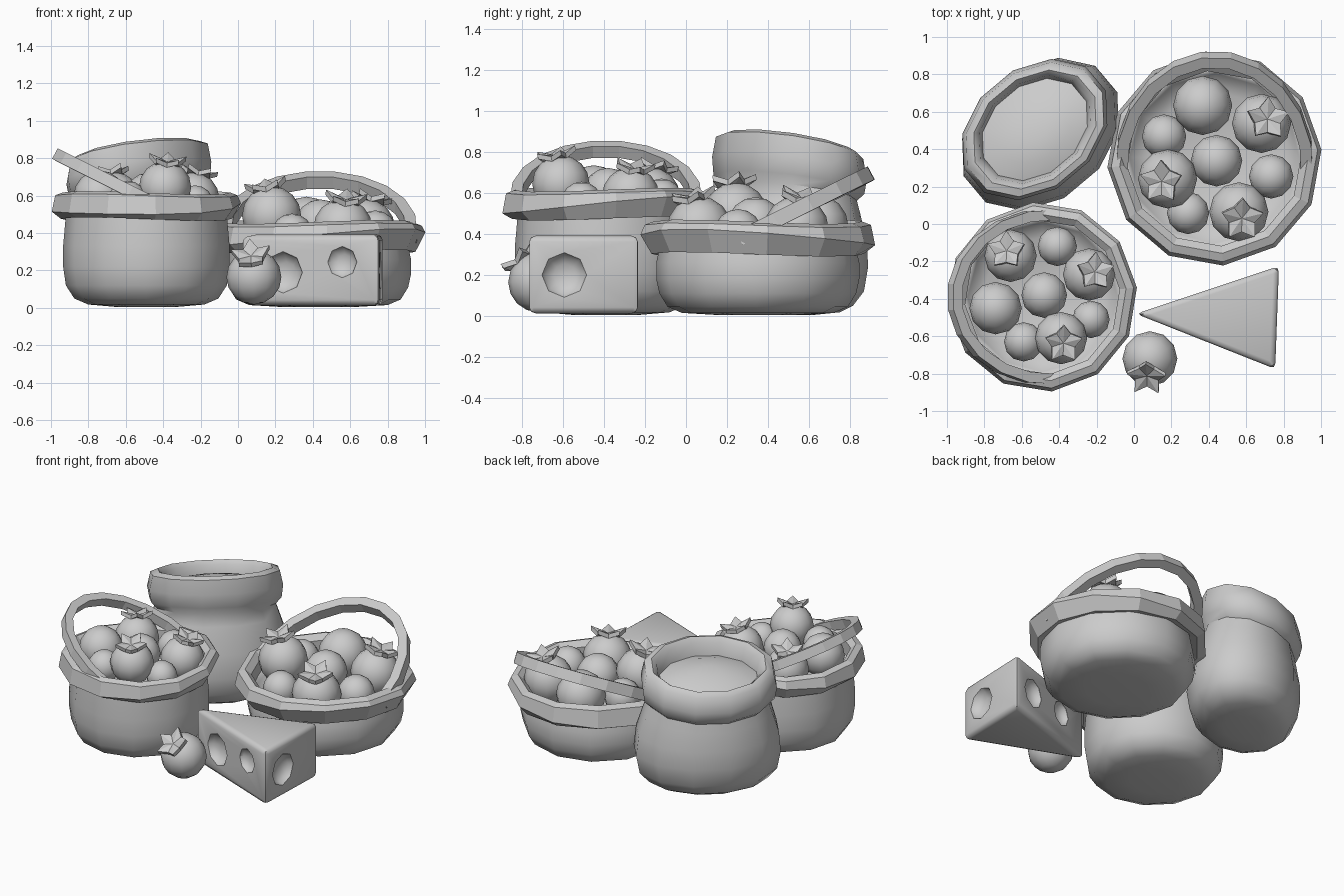
import bpy, bmesh
from math import sin, cos, pi, radians
from mathutils import Vector, Matrix

if "Cube" in bpy.data.objects:
    bpy.data.objects.remove(bpy.data.objects["Cube"])


def make(name, bm, smooth=None):
    bmesh.ops.recalc_face_normals(bm, faces=bm.faces)
    me = bpy.data.meshes.new(name)
    bm.to_mesh(me)
    bm.free()
    ob = bpy.data.objects.new(name, me)
    bpy.context.collection.objects.link(ob)
    if smooth:
        me.shade_smooth()
        me.set_sharp_from_angle(angle=radians(smooth))
    return ob


def skin(name, rings, loop=False, caps=True, smooth=None):
    """Bridge closed rings of points; loop joins last ring to the first."""
    bm = bmesh.new()
    vs = [[bm.verts.new(p) for p in r] for r in rings]
    n = len(vs[0])
    pairs = list(zip(vs, vs[1:])) + ([(vs[-1], vs[0])] if loop else [])
    for a, b in pairs:
        for i in range(n):
            j = (i + 1) % n
            bm.faces.new((a[i], a[j], b[j], b[i]))
    if caps and not loop:
        bm.faces.new(vs[0])
        bm.faces.new(vs[-1])
    return make(name, bm, smooth)


def ring(r, z, n=12, phase=0.0):
    return [Vector((r * cos(2 * pi * i / n + phase), r * sin(2 * pi * i / n + phase), z)) for i in range(n)]


# Tomato: round fruit with an optional five-pointed leaf crown facing `axis`
def tomato(name, pos, r, axis=None):
    bm = bmesh.new()
    bmesh.ops.create_uvsphere(bm, u_segments=12, v_segments=8, radius=r)
    bmesh.ops.translate(bm, verts=bm.verts, vec=pos)
    make(name, bm, 60)
    if axis is None:
        return
    bm = bmesh.new()
    star = []
    for i in range(10):
        k, z = (0.74, 1.22) if i % 2 == 0 else (0.46, 1.04)
        a = i * pi / 5 + 0.3
        star.append(Vector((k * r * cos(a), k * r * sin(a), z * r)))
    top = [bm.verts.new(p) for p in star]
    low = [bm.verts.new(p - Vector((0, 0, 0.18 * r))) for p in star]
    c, d = bm.verts.new((0, 0, 1.0 * r)), bm.verts.new((0, 0, 0.84 * r))
    for i in range(10):
        j = (i + 1) % 10
        bm.faces.new((c, top[i], top[j]))
        bm.faces.new((d, low[j], low[i]))
        bm.faces.new((top[i], low[i], low[j], top[j]))
    q = Vector((0, 0, 1)).rotation_difference(Vector(axis).normalized())
    bm.transform(Matrix.Translation(pos) @ q.to_matrix().to_4x4())
    make(name + "_leaves", bm)


# Fruit layout inside a basket: x, y, height above rim, radius, has leaves
FRUIT = [(-.17, .22, .04, .14, 1), (.08, .27, .02, .105, 0), (.25, .12, .04, .14, 1),
         (-.25, -.06, .05, .14, 0), (.01, .01, .055, .122, 0), (.26, -.12, .01, .1, 0),
         (.10, -.22, .10, .14, 1), (-.10, -.24, .03, .105, 0)]


def basket(name, centre, s, turn, rim_z, profile):
    place = Matrix.Translation(centre) @ Matrix.Rotation(turn, 4, 'Z')
    lift = place @ Matrix.Translation((0, 0, rim_z)) @ Matrix.Scale(s, 4)
    # rounded body
    body = skin(name + "_body", [ring(r, z) for r, z in profile], smooth=70)
    body.data.transform(place)
    # faceted rim with a wandering ridge
    rings = []
    for i in range(12):
        a = 2 * pi * i / 12 + 0.1
        w = .04 * sin(a + 0.5)
        sec = [(.415, -.06), (.46, -.07), (.508, -.01 + w), (.49, .055), (.45, .07), (.415, .04)]
        rings.append([Vector((r * cos(a), r * sin(a), z + .01 * sin(2 * a))) for r, z in sec])
    skin(name + "_rim", rings, loop=True).data.transform(lift)
    # handle: tilted half loop resting outward over the rim
    normal = Vector((.25, 0, .47)).normalized()
    rings = []
    for i in range(12):
        t = -0.08 + (pi + 0.16) * i / 11
        p = Vector((.03 - .5 * sin(t), .44 * cos(t), .02 + .25 * sin(t)))
        out = Vector((-.47 * sin(t), .43 * cos(t), .25 * sin(t))).normalized()
        rings.append([p + out * (u * .028) + normal * (v * .032)
                      for u, v in ((1, 1), (-1, 1), (-1, -1), (1, -1))])
    skin(name + "_handle", rings).data.transform(lift)
    # fruit
    for i, (x, y, z, r, leaf) in enumerate(FRUIT):
        axis = place.to_3x3() @ Vector((x, y, 1.1)) if leaf else None
        tomato(f"{name}_tomato_{i + 1}", lift @ Vector((x, y, z)), r * s, axis)


basket("left_basket", (-.49, -.39, 0), 1.0, 0, .545,
       [(.16, .005), (.31, .018), (.385, .05), (.43, .12), (.445, .22), (.445, .33), (.43, .5),
        (.415, .5), (.40, .47), (.32, .42)])
basket("right_basket", (.43, .35, 0), 1.13, radians(-91), .38,
       [(.2, .005), (.37, .015), (.44, .045), (.48, .11), (.495, .18), (.495, .26), (.48, .33),
        (.47, .33), (.455, .3), (.36, .25)])

# Sack: oval body, neck, thick lip tilted towards the back left, bulging contents
rings = []
rot = Matrix.Rotation(radians(40), 3, 'Z')
for k, z in [(.35, .005), (.66, .018), (.82, .05), (.95, .12), (1, .24), (.97, .38), (.87, .53), (.82, .6),
             (.90, .64), (.925, .72), (.88, .82), (.78, .84), (.71, .81), (.67, .73),
             (.45, .77), (.15, .79)]:
    h = min(max((z - .3) / .4, 0), 1)
    shift = Vector((-.5 - .03 * h, .48 + .025 * h, 0))
    pts = []
    for p in ring(1, z, 12, pi / 12):
        q = rot @ Vector((p.x * .475 * k, p.y * .355 * k, z))
        q.z += (.17 * q.x - .19 * q.y) * h
        pts.append(q + shift)
    rings.append(pts)
skin("sack", rings, smooth=48)

# Cheese wedge: bevelled triangular prism with bowl-shaped holes
tri = [(.01, -.48), (.755, -.775), (.775, -.225)]
cheese = skin("cheese_wedge", [[Vector((x, y, z)) for x, y in tri] for z in (.012, .392)])
bev = cheese.modifiers.new("bevel", 'BEVEL')
bev.width, bev.segments = .03, 2
bm = bmesh.new()
for a, b, f, z, r in [(0, 1, .31, .19, .112), (0, 1, .735, .245, .085), (1, 2, .33, .2, .11),
                      (0, 2, .34, .22, .085), (0, 2, .76, .2, .1)]:
    A, B = Vector((*tri[a], 0)), Vector((*tri[b], 0))
    p = A.lerp(B, f) + Vector((0, 0, z))
    n = (B - A).cross(Vector((0, 0, 1))).normalized()
    m = Matrix.Translation(p) @ n.to_track_quat('Z', 'Y').to_matrix().to_4x4() @ Matrix.Diagonal((1, 1, .55, 1))
    bmesh.ops.create_uvsphere(bm, u_segments=8, v_segments=6, radius=r, matrix=m @ Matrix.Translation((0, 0, .004)))
cutter = make("cheese_hole_cutter", bm)
cut = cheese.modifiers.new("holes", 'BOOLEAN')
cut.operation, cut.object, cut.solver = 'DIFFERENCE', cutter, 'EXACT'
cut.use_self = True
# apply the cuts, drop the cutter, then shade
deps = bpy.context.evaluated_depsgraph_get()
cheese_mesh = bpy.data.meshes.new_from_object(cheese.evaluated_get(deps))
cheese.modifiers.clear()
cheese.data = cheese_mesh
cheese_mesh.shade_smooth()
cheese_mesh.set_sharp_from_angle(angle=radians(48))
bpy.data.objects.remove(cutter)

# Loose tomato lying on the ground, crown tipped to the front
tomato("loose_tomato", Vector((.085, -.72, .165)), .147, (-.12, -.68, .82))
